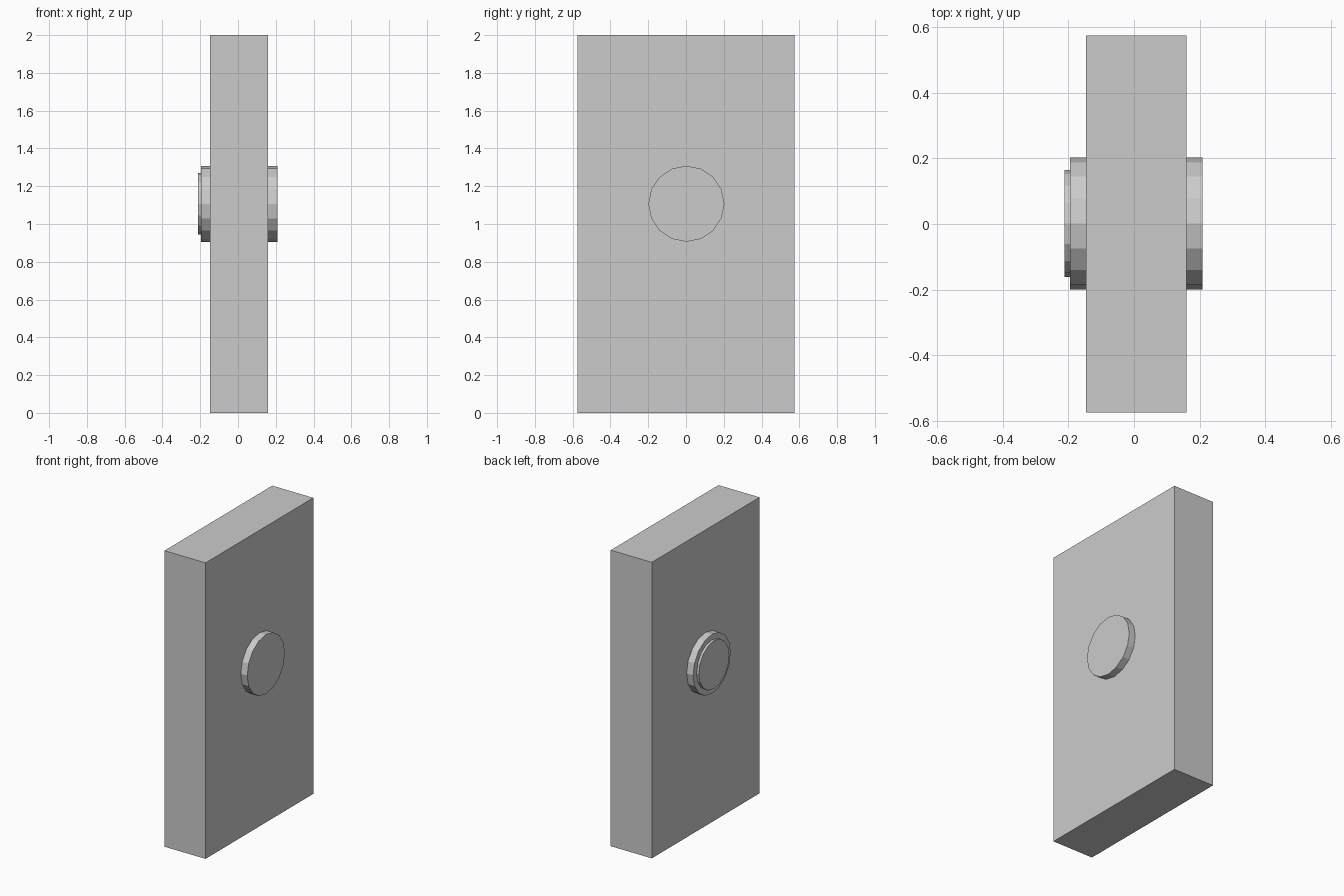
import bpy
from math import radians

if "Cube" in bpy.data.objects:
    bpy.data.objects.remove(bpy.data.objects["Cube"])


def block(name, x0, x1, y, z0, z1):
    bpy.ops.mesh.primitive_cube_add(size=1, location=((x0 + x1) / 2, 0, (z0 + z1) / 2))
    ob = bpy.context.object
    ob.name = name
    ob.scale = (x1 - x0, 2 * y, z1 - z0)
    bpy.ops.object.transform_apply(location=False, rotation=False, scale=True)


def disc(name, x0, x1, radius):
    # 16-sided flat-faced disc whose axis runs along x
    bpy.ops.mesh.primitive_cylinder_add(
        vertices=16, radius=radius, depth=x1 - x0,
        location=((x0 + x1) / 2, 0.002, 1.107), rotation=(0, radians(90), 0))
    bpy.context.object.name = name


# Upright slab
block("slab", -0.147, 0.160, 0.575, 0.0, 2.0)

# Round plates on both broad faces
disc("left_plate", -0.195, -0.145, 0.201)
disc("right_plate", 0.158, 0.208, 0.201)

# Thin raised button on the left plate
disc("button", -0.211, -0.193, 0.163)
